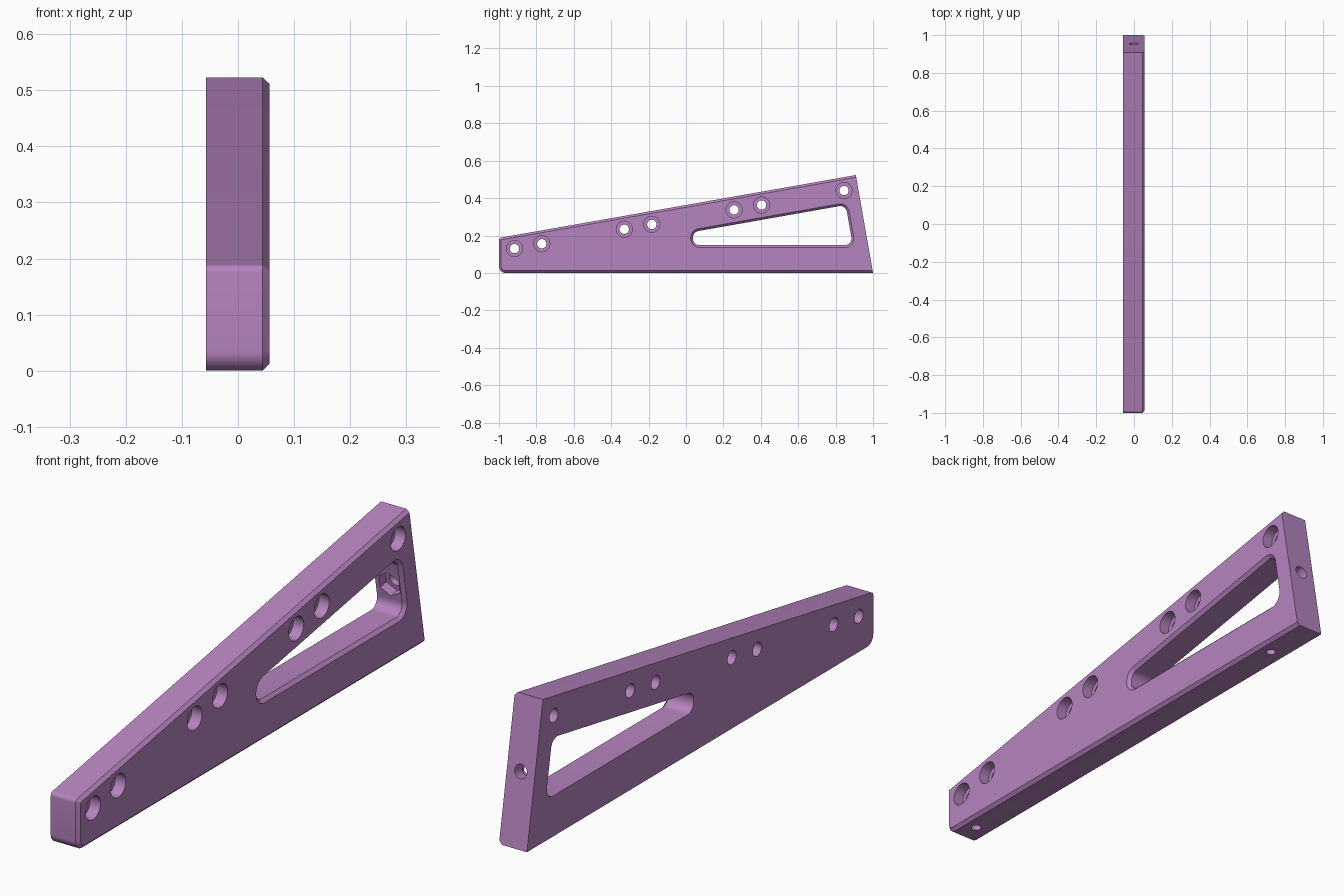
import bpy, bmesh, math
from mathutils import Vector

if "Cube" in bpy.data.objects:
    bpy.data.objects.remove(bpy.data.objects["Cube"])

T = math.tan(math.radians(10))          # slope shared by top edge and back edge
X0, X1, CH = -0.057, 0.056, 0.012       # thickness range and chamfer size

purple = bpy.data.materials.new("purple")
purple.diffuse_color = (0.47, 0.232, 0.52, 1)
purple.use_nodes = True
purple.node_tree.nodes["Principled BSDF"].inputs["Base Color"].default_value = purple.diffuse_color


def loft(name, rings):
    """Closed solid through rings holding equal numbers of points."""
    bm = bmesh.new()
    loops = [[bm.verts.new(p) for p in r] for r in rings]
    n = len(loops[0])
    for a, b in zip(loops, loops[1:]):
        for i in range(n):
            j = (i + 1) % n
            bm.faces.new((a[i], a[j], b[j], b[i]))
    bm.faces.new(loops[0][::-1])
    bm.faces.new(loops[-1])
    bmesh.ops.recalc_face_normals(bm, faces=bm.faces)
    me = bpy.data.meshes.new(name)
    bm.to_mesh(me)
    bm.free()
    me.materials.append(purple)
    ob = bpy.data.objects.new(name, me)
    bpy.context.collection.objects.link(ob)
    return ob


def outline(x, corners, radii, offsets, segs=8):
    """Counter-clockwise (y, z) polygon, each edge moved inward, corners rounded."""
    n = len(corners)
    pts = [Vector(c) for c in corners]
    dirs = [(pts[(i + 1) % n] - pts[i]).normalized() for i in range(n)]
    norms = [Vector((-d.y, d.x)) for d in dirs]
    moved = []
    for i in range(n):
        p, q = norms[i - 1], norms[i]
        a, b = p.dot(pts[i]) + offsets[i - 1], q.dot(pts[i]) + offsets[i]
        det = p.x * q.y - p.y * q.x
        moved.append(Vector(((a * q.y - b * p.y) / det, (p.x * b - q.x * a) / det)))
    ring = []
    for i, r in enumerate(radii):
        p, q = norms[i - 1], norms[i]
        if r <= 0:
            ring.append((x, *moved[i]))
            continue
        centre = moved[i] + (p + q) * (r / (1 + p.dot(q)))
        start = math.atan2(-p.y, -p.x)
        turn = math.acos(max(-1, min(1, p.dot(q))))
        for k in range(segs + 1):
            t = start + turn * k / segs
            ring.append((x, centre.x + r * math.cos(t), centre.y + r * math.sin(t)))
    return ring


def bore(name, origin, axis, side, steps, sides=32):
    """Round or polygonal cutter; steps are (distance along axis, radius)."""
    o, a, s = Vector(origin), Vector(axis), Vector(side)
    u = a.cross(s)
    angles = [2 * math.pi * k / sides for k in range(sides)]
    return loft(name, [[o + a * d + (s * math.cos(t) + u * math.sin(t)) * r
                        for t in angles] for d, r in steps])


# Wedge-shaped plate, chamfered on the right side except along the back end
plate = [(-1, 0), (1, 0), (0.908, 0.523), (-1, 0.187)]
bracket = loft("bracket", [
    outline(X0, plate, (0.035, 0, 0, 0.014), (0, 0, 0, 0)),
    outline(X1 - CH, plate, (0.035, 0, 0, 0.014), (0, 0, 0, 0)),
    outline(X1, plate, (0.023, 0, 0, 0.002), (CH, 0, CH, CH))])

# Window with rounded corners and a chamfered right rim
win = [(0.037, 0.148), (0.892, 0.148), (0.854, 0.363), (0.037, 0.219)]
cutters = [loft("window_cutter", [
    outline(x, win, [0.036 + d] * 4, [-d] * 4)
    for x, d in ((X0 - 0.05, 0), (X1 - CH, 0), (X1 + 0.01, CH + 0.01))])]

# Counterbored cross holes along the top edge
for y in (-0.917, -0.771, -0.33, -0.183, 0.257, 0.404, 0.845):
    z = 0.13 + T * (y + 0.917)
    cutters.append(bore("screw_hole_cutter", (0, y, z), (1, 0, 0), (0, 1, 0),
                        ((-0.1, 0.025), (0.014, 0.025), (0.014, 0.043), (0.1, 0.043))))

# Back hole with a hexagonal nut pocket opening into the window
c, s = math.cos(math.radians(10)), math.sin(math.radians(10))
back = (0, 1 - T * 0.262, 0.262)
cutters.append(bore("back_hole_cutter", back, (0, c, s), (1, 0, 0),
                    ((-0.12, 0.025), (0.05, 0.025))))
cutters.append(bore("nut_pocket_cutter", back, (0, c, s), (0, -s, c),
                    ((-0.13, 0.046), (-0.045, 0.046)), 6))

# Blind holes in the underside
for y in (-0.9, 0.78):
    cutters.append(bore("bottom_hole_cutter", (0, y, 0), (0, 0, 1), (1, 0, 0),
                        ((-0.05, 0.018), (0.07, 0.018)), 24))

# Cut everything, then discard the cutters
bpy.context.view_layer.objects.active = bracket
bracket.select_set(True)
for cut in cutters:
    cut.hide_render = True
    mod = bracket.modifiers.new("cut", 'BOOLEAN')
    mod.operation, mod.solver, mod.object = 'DIFFERENCE', 'EXACT', cut
    bpy.ops.object.modifier_apply(modifier=mod.name)
    bpy.data.objects.remove(cut)

bpy.ops.object.shade_smooth_by_angle(angle=math.radians(30))
